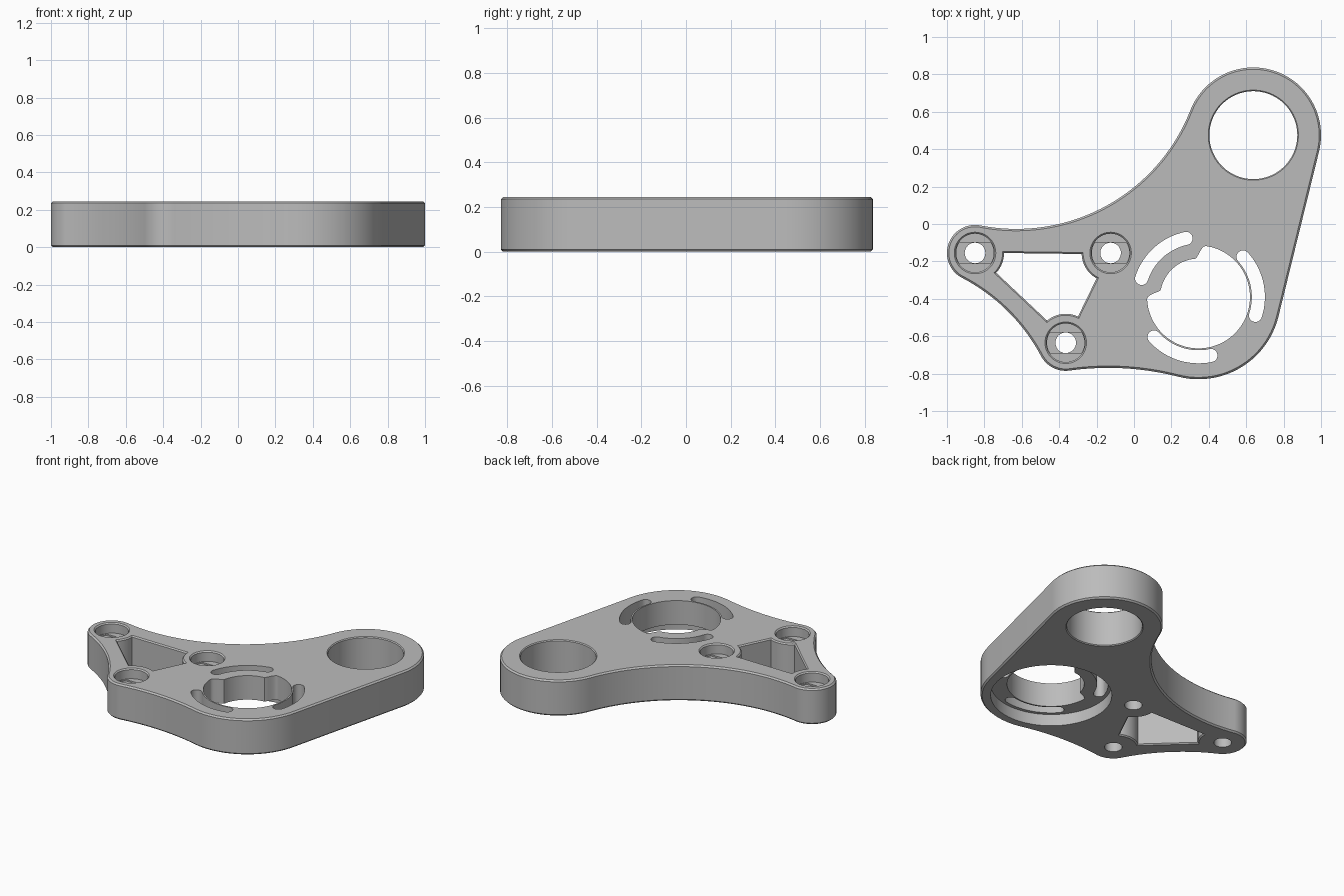
import bpy, bmesh
from math import pi, cos, sin, acos, sqrt, radians, degrees
from mathutils import Vector

if "Cube" in bpy.data.objects:
    bpy.data.objects.remove(bpy.data.objects["Cube"])

H = 0.245          # plate thickness
EPS = 0.01         # cutter overshoot

grey = bpy.data.materials.new("light_grey")
grey.use_nodes = True
colour = (0.5, 0.5, 0.5, 1)
grey.diffuse_color = colour
grey.node_tree.nodes["Principled BSDF"].inputs["Base Color"].default_value = colour


def arc(c, r, a0, a1, step=4):
    """Points on an arc, angles in degrees, either direction."""
    n = max(2, round(abs(a1 - a0) / step))
    return [c + r * Vector((cos(t), sin(t)))
            for t in (radians(a0 + (a1 - a0) * i / n) for i in range(n + 1))]


def circle(c, r):
    return arc(c, r, 0, 360)[:-1]


def heading(v):
    return degrees(Vector((1, 0)).angle_signed(v)) * -1


def offset(pts, d):
    """Move a counter-clockwise outline outward by d."""
    out = []
    for i, p in enumerate(pts):
        e1 = (p - pts[i - 1]).normalized()
        e2 = (pts[(i + 1) % len(pts)] - p).normalized()
        n1, n2 = Vector((e1.y, -e1.x)), Vector((e2.y, -e2.x))
        out.append(p + (n1 + n2) * d / max(0.5, 1 + n1.dot(n2)))
    return out


def prism(name, pts, layers):
    """Loft an outline through (height, offset) layers into a closed solid."""
    bm = bmesh.new()
    rings = [[bm.verts.new((p.x, p.y, z)) for p in offset(pts, d)] for z, d in layers]
    for a, b in zip(rings, rings[1:]):
        for i in range(len(a)):
            j = (i + 1) % len(a)
            bm.faces.new((a[i], a[j], b[j], b[i]))
    bm.faces.new(rings[0][::-1])
    bm.faces.new(rings[-1])
    mesh = bpy.data.meshes.new(name)
    bm.to_mesh(mesh)
    bm.free()
    mesh.materials.append(grey)
    ob = bpy.data.objects.new(name, mesh)
    bpy.context.collection.objects.link(ob)
    return ob


def cut(pts, z0=0, z1=H, low=0, high=0):
    """Cut an outline out of the plate, with optional flared edges."""
    layers = [(z0 - EPS, low + EPS if low else 0)]
    layers += [(z0 + low, 0)] if low else []
    layers += [(z1 - high, 0)] if high else []
    layers += [(z1 + EPS, high + EPS if high else 0)]
    tool = prism("cutter", pts, layers)
    tool.hide_render = True
    mod = plate.modifiers.new("cut", "BOOLEAN")
    mod.operation, mod.solver, mod.object = "DIFFERENCE", "EXACT", tool
    bpy.context.view_layer.objects.active = plate
    bpy.ops.object.modifier_apply(modifier=mod.name)
    bpy.data.objects.remove(tool)


# Lobes of the plate, counter-clockwise: centre, radius, fillet to the next lobe
big_eye = Vector((0.638, 0.475))
motor = Vector((0.345, -0.39))
left_screw = Vector((-0.85, -0.155))
low_screw = Vector((-0.365, -0.635))
mid_screw = Vector((-0.125, -0.155))
lobes = [(big_eye, 0.362, 1.0), (left_screw, 0.15, 1.0),
         (low_screw, 0.15, 1.5), (motor, 0.44, None)]

# Joins between lobes: leave angle, arrive angle, fillet arc points
joins = []
for i, (c1, r1, R) in enumerate(lobes):
    c2, r2, _ = lobes[(i + 1) % len(lobes)]
    d = c2 - c1
    L = d.length
    if R is None:
        a = heading(d) - degrees(acos((r1 - r2) / L))
        joins.append((a, a, []))
        continue
    u = d / L
    s = ((r1 + R) ** 2 - (r2 + R) ** 2 + L * L) / (2 * L)
    f = c1 + u * s + Vector((u.y, -u.x)) * sqrt((r1 + R) ** 2 - s * s)
    a0, a1 = heading(c1 - f), heading(c2 - f)
    while a1 > a0:
        a1 -= 360
    joins.append((heading(f - c1), heading(f - c2), arc(f, R, a0, a1, 2)[1:-1]))

outline = []
for i, (c, r, _) in enumerate(lobes):
    start, end = joins[i - 1][1], joins[i][0]
    while end < start:
        end += 360
    while end > start + 360:
        end -= 360
    outline += arc(c, r, start, end) + joins[i][2]

# Plate with chamfered rim
edge = 0.01
plate = prism("bracket_plate", outline, [(0, -edge), (edge, 0), (H - edge, 0), (H, -edge)])

# Large eye hole
cut(circle(big_eye, 0.235), low=0.006, high=0.006)

# Motor recess from below
cut(circle(motor, 0.377), z1=0.08 - EPS)


# Motor bore with a thickened pad beside one slot
def bore_radius(a):
    t = min(1, max(0, (50 - abs(a - 132)) / 13))
    return 0.275 - 0.07 * t * t * (3 - 2 * t)


cut([motor + bore_radius(a) * Vector((cos(radians(a)), sin(radians(a))))
     for a in range(0, 360, 2)])

# Three curved motor slots
for mid in (12, 132, 252):
    a0, a1, r, w = mid - 30, mid + 30, 0.32, 0.035
    tip0, tip1 = arc(motor, r, a0, a1)[0], arc(motor, r, a0, a1)[-1]
    cut(arc(motor, r + w, a0, a1) + arc(tip1, w, a1, a1 + 180, 15)[1:-1]
        + arc(motor, r - w, a1, a0) + arc(tip0, w, a0 + 180, a0 + 360, 15)[1:-1])

# Screw holes with stepped counterbores
for c in (left_screw, mid_screw, low_screw):
    cut(circle(c, 0.055))
    cut(circle(c, 0.103), z0=H - 0.07 + EPS, high=0.008)
    strip = [Vector((p.x, max(c.y - 0.055, min(c.y + 0.055, p.y)))) for p in circle(c, 0.1)]
    cut(strip, z0=H - 0.08 + EPS, z1=H - 0.05)

# Triangular window curving around the screw bosses
boss = 0.155
window = (arc(left_screw, boss, 0, -43) + arc(low_screw, boss, 130, 65)
          + arc(mid_screw, boss, 241, 182))
cut(window, low=0.008, high=0.008)

# Smooth curved walls, keep edges sharp
bpy.ops.object.select_all(action="DESELECT")
plate.select_set(True)
bpy.context.view_layer.objects.active = plate
bpy.ops.object.shade_smooth_by_angle(angle=radians(30))
